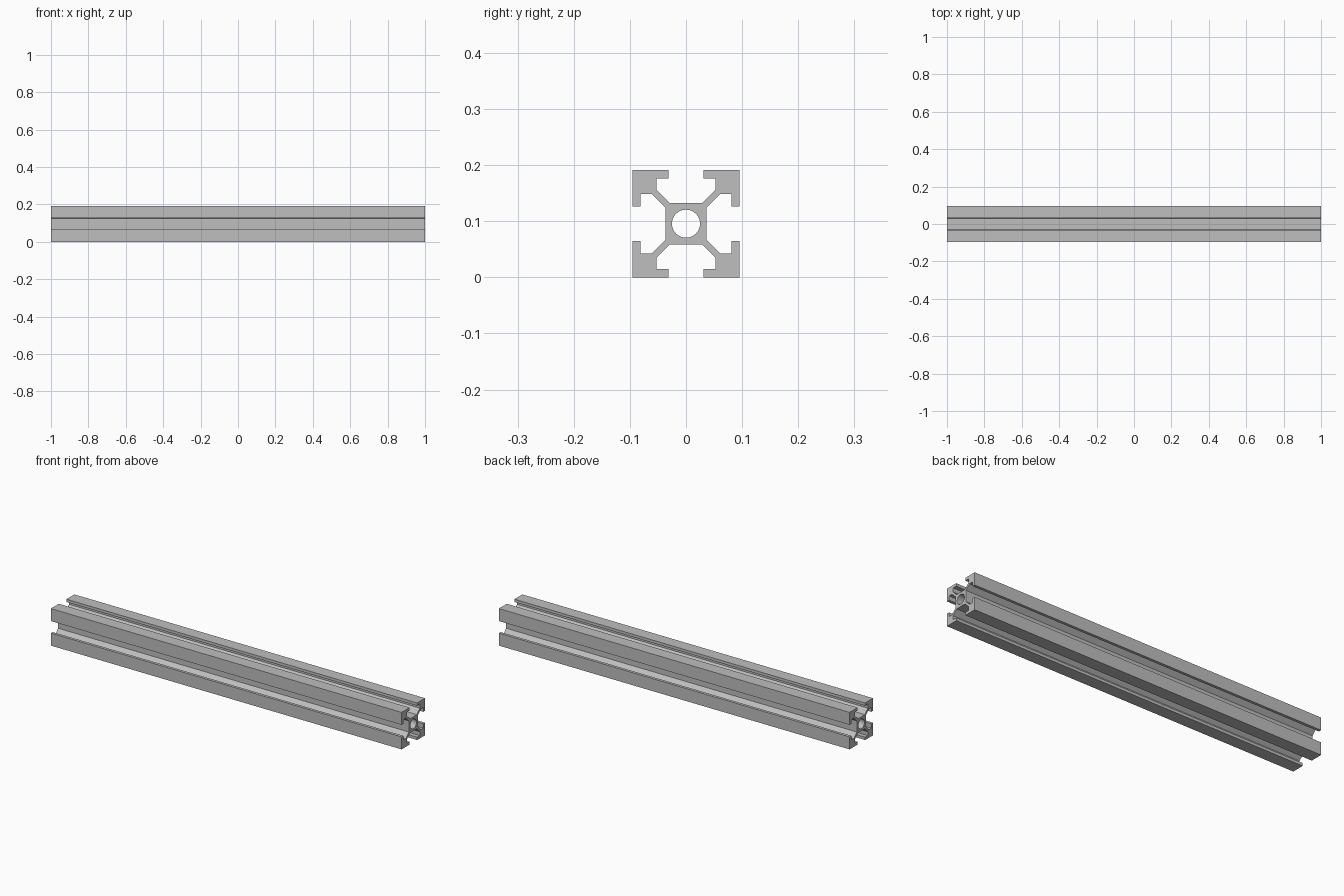
import bpy
import bmesh
from math import cos, sin, tau, radians

cube = bpy.data.objects.get("Cube")
if cube:
    bpy.data.objects.remove(cube, do_unlink=True)

HALF = 0.0955          # half width of the square section
LENGTH = 2.0
BORE_RADIUS = 0.025
BORE_SIDES = 48

# Half of one corner: core, diagonal web, corner block, slot lip, outer corner
half_corner = [(0.0366, 0.0286), (0.0607, 0.0527), (0.081, 0.0527),
               (0.081, 0.031), (HALF, 0.031)]
corner = half_corner + [(HALF, HALF)] + [(b, a) for a, b in reversed(half_corner)]

# Turn the corner through four quarters for the whole outline
outline = []
for _ in range(4):
    outline += corner
    corner = [(-b, a) for a, b in corner]

bore = [(BORE_RADIUS * cos(tau * i / BORE_SIDES), BORE_RADIUS * sin(tau * i / BORE_SIDES))
        for i in range(BORE_SIDES)]

bm = bmesh.new()


def add_loop(points):
    verts = [bm.verts.new((-LENGTH / 2, y, z + HALF)) for y, z in points]
    return [bm.edges.new((v, verts[(i + 1) % len(verts)])) for i, v in enumerate(verts)]


# Fill the section around the bore, then extrude it along the length
edges = add_loop(outline) + add_loop(bore)
bmesh.ops.triangle_fill(bm, edges=edges, use_beauty=True, normal=(-1, 0, 0))
end = bmesh.ops.extrude_face_region(bm, geom=bm.faces[:], use_keep_orig=True)
moved = [g for g in end["geom"] if isinstance(g, bmesh.types.BMVert)]
bmesh.ops.translate(bm, verts=moved, vec=(LENGTH, 0, 0))
bmesh.ops.recalc_face_normals(bm, faces=bm.faces[:])

mesh = bpy.data.meshes.new("slotted_rail")
bm.to_mesh(mesh)
bm.free()
rail = bpy.data.objects.new("slotted_rail", mesh)
bpy.context.collection.objects.link(rail)

# Plain aluminium grey
grey = bpy.data.materials.new("aluminium_grey")
grey.use_nodes = True
colour = (0.52, 0.52, 0.52, 1)
grey.diffuse_color = colour
grey.node_tree.nodes["Principled BSDF"].inputs["Base Color"].default_value = colour
mesh.materials.append(grey)

# Smooth bore, crisp profile edges
bpy.ops.object.select_all(action="DESELECT")
rail.select_set(True)
bpy.context.view_layer.objects.active = rail
bpy.ops.object.shade_smooth_by_angle(angle=radians(30))
